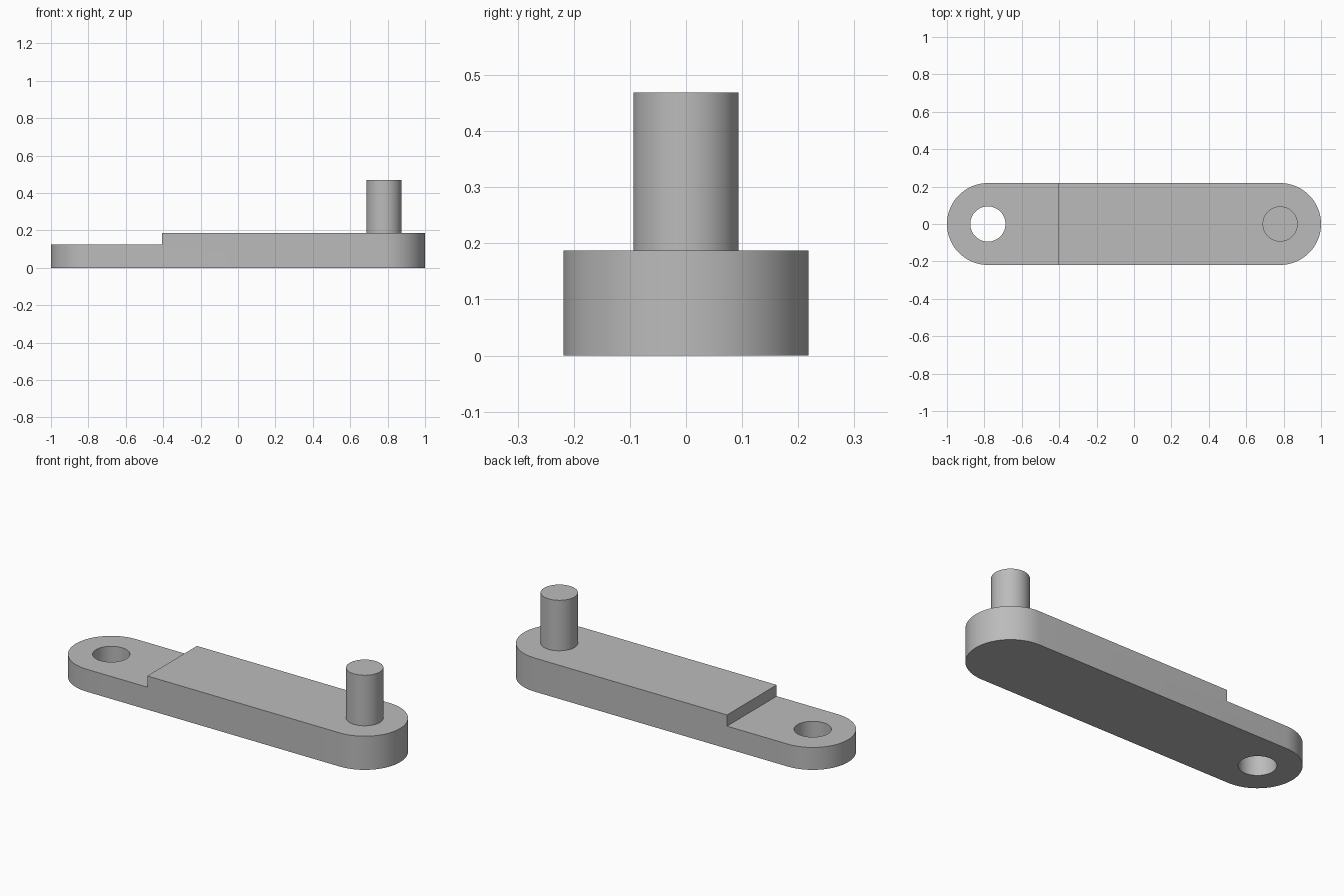
import bpy
import bmesh
from math import sin, cos, pi, radians

if "Cube" in bpy.data.objects:
    bpy.data.objects.remove(bpy.data.objects["Cube"])

WIDTH = 0.4375          # full arm width
R_END = WIDTH / 2       # rounded end radius
PIVOT = 1 - R_END       # distance of hole and pin from the centre
R_PIN = 0.094
ARM_TOP, STEP_TOP, PIN_TOP = 0.1875, 0.125, 0.469
STEP_X = -0.406
SEGMENTS = 64

grey = bpy.data.materials.new("plain grey")
grey.use_nodes = True
colour = (0.5, 0.5, 0.5, 1)
grey.diffuse_color = colour
grey.node_tree.nodes["Principled BSDF"].inputs["Base Color"].default_value = colour


def prism(name, outline, z0, z1):
    """Extrude a flat outline from z0 up to z1."""
    bm = bmesh.new()
    face = bm.faces.new([bm.verts.new((x, y, z0)) for x, y in outline])
    moved = bmesh.ops.extrude_face_region(bm, geom=[face])["geom"]
    verts = [v for v in moved if isinstance(v, bmesh.types.BMVert)]
    bmesh.ops.translate(bm, verts=verts, vec=(0, 0, z1 - z0))
    bmesh.ops.recalc_face_normals(bm, faces=bm.faces)
    mesh = bpy.data.meshes.new(name)
    bm.to_mesh(mesh)
    bm.free()
    obj = bpy.data.objects.new(name, mesh)
    bpy.context.collection.objects.link(obj)
    mesh.materials.append(grey)
    return obj


def arc(cx, radius, start, sweep, steps):
    return [(cx + radius * cos(start + sweep * i / steps),
             radius * sin(start + sweep * i / steps)) for i in range(steps + 1)]


def circle(cx, radius):
    return arc(cx, radius, 0, 2 * pi, SEGMENTS)[:-1]


def activate(obj):
    bpy.ops.object.select_all(action='DESELECT')
    obj.select_set(True)
    bpy.context.view_layer.objects.active = obj


def cut(target, cutter):
    """Subtract the cutter from the target, then discard it."""
    cutter.hide_render = True
    mod = target.modifiers.new("cut", 'BOOLEAN')
    mod.operation = 'DIFFERENCE'
    mod.solver = 'EXACT'
    mod.object = cutter
    activate(target)
    bpy.ops.object.modifier_apply(modifier=mod.name)
    bpy.data.objects.remove(cutter)


# Arm: a bar with two rounded ends
half = SEGMENTS // 2
outline = (arc(PIVOT, R_END, -pi / 2, pi, half)
           + arc(-PIVOT, R_END, pi / 2, pi, half))
arm = prism("crank_arm", outline, 0, ARM_TOP)

# Lowered step and through hole at the right end
step = [(-2, -1), (STEP_X, -1), (STEP_X, 1), (-2, 1)]
cut(arm, prism("step_cutter", step, STEP_TOP, 1))
cut(arm, prism("hole_cutter", circle(-PIVOT, R_PIN), -1, 1))

# Upright pin at the left end, seated into the arm
pin = prism("crank_pin", circle(PIVOT, R_PIN), STEP_TOP, PIN_TOP)

for obj in (arm, pin):
    activate(obj)
    bpy.ops.object.shade_smooth_by_angle(angle=radians(30))
